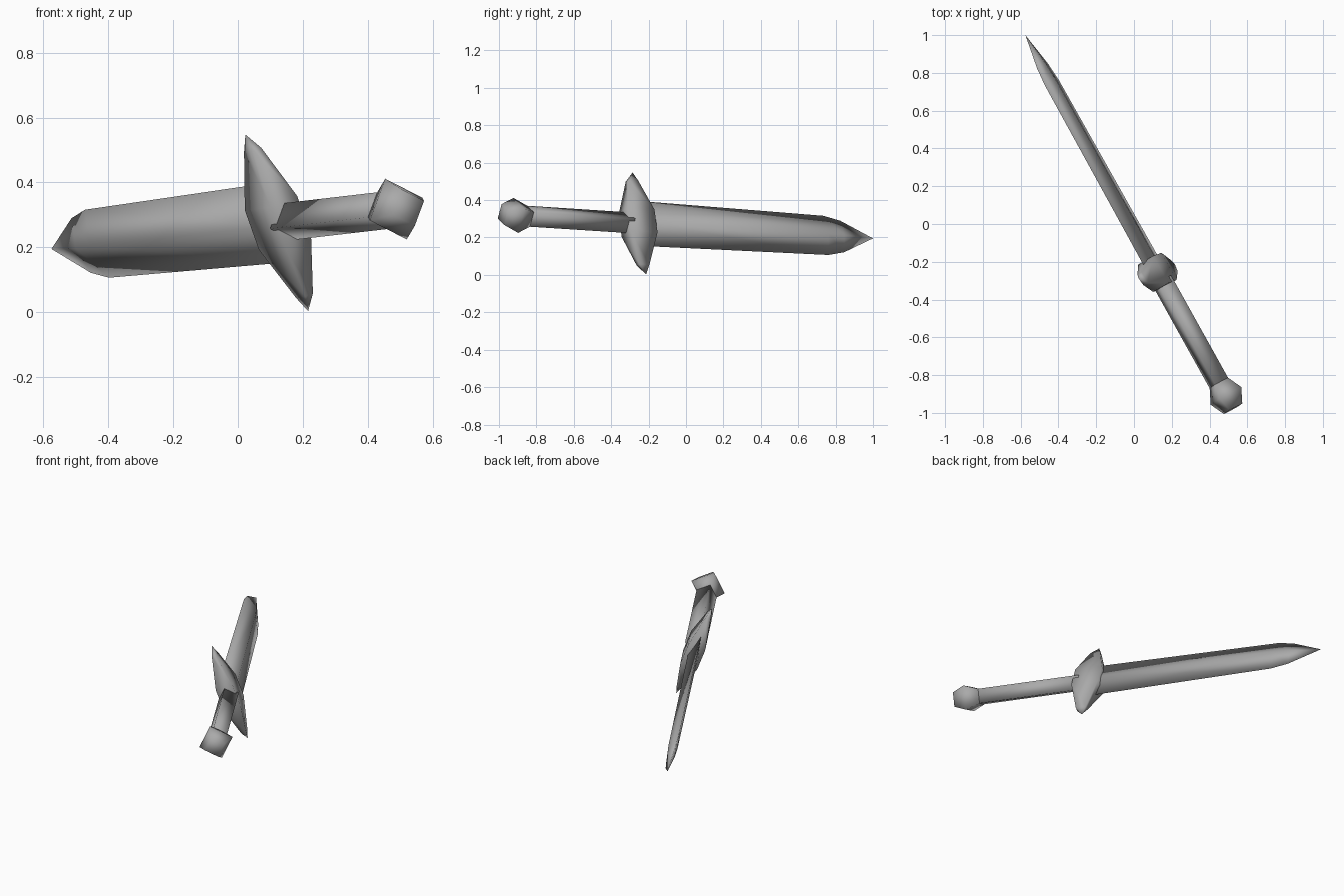
import bpy, bmesh
from mathutils import Vector, Matrix

cube = bpy.data.objects.get("Cube")
if cube:
    bpy.data.objects.remove(cube, do_unlink=True)

# One plain grey for the whole weapon
grey = bpy.data.materials.new("grey_metal")
grey.use_nodes = True
colour = (0.4, 0.4, 0.4, 1)
grey.diffuse_color = colour
grey.node_tree.nodes["Principled BSDF"].inputs["Base Color"].default_value = colour

# Local frame: x = blade width, y = blade thickness, z = pommel to tip
origin = Vector((0.487, -0.91, 0.318))
along = (Vector((-0.575, 1.0, 0.195)) - origin).normalized()
width = Vector((-0.3345, -0.12, 0.935))
width = (width - along * width.dot(along)).normalized()
thick = along.cross(width)
frame = Matrix((width, thick, along)).transposed().to_4x4()
frame.translation = origin


def loft(name, rings):
    """Skin a row of rings; a ring of one point closes the shape."""
    bm = bmesh.new()
    loops = [[bm.verts.new(p) for p in ring] for ring in rings]
    for a, b in zip(loops, loops[1:]):
        n = max(len(a), len(b))
        for i in range(n):
            j = (i + 1) % n
            corners = [a[i % len(a)], a[j % len(a)], b[j % len(b)], b[i % len(b)]]
            bm.faces.new(list(dict.fromkeys(corners)))
    for end in (loops[0], loops[-1]):
        if len(end) > 2:
            bm.faces.new(end)
    bmesh.ops.recalc_face_normals(bm, faces=bm.faces)
    for face in bm.faces:
        face.smooth = True
    mesh = bpy.data.meshes.new(name)
    bm.to_mesh(mesh)
    bm.free()
    mesh.materials.append(grey)
    obj = bpy.data.objects.new(name, mesh)
    obj.matrix_world = frame
    bpy.context.collection.objects.link(obj)


def diamond(z, a, b):
    if a == 0:
        return [(0, 0, z)]
    return [(a, 0, z), (0, b, z), (-a, 0, z), (0, -b, z)]


# Blade: flat diamond section running to a point
loft("blade", [diamond(*r) for r in (
    (0.76, 0.129, 0.03), (1.9, 0.112, 0.027), (2.0, 0.09, 0.022), (2.189, 0, 0))])

# Grip: square bar set on its corner
loft("grip", [diamond(z, 0.06, 0.06) for z in (0.05, 0.7)])

# Pommel: square block swelling at its middle
loft("pommel", [diamond(z, r, r) for z, r in ((-0.078, 0.06), (0, 0.1), (0.078, 0.06))])


# Guard: box section tapering to two points
def box(x, back, front, f):
    mid = 0.757
    return [(x, -f, mid + back), (x, f, mid + back), (x, f, mid + front), (x, -f, mid + front)]


half = [(0.24, -0.042, 0.02, 0.014), (0.065, -0.09, 0.075, 0.05)]
rings = [box(*h) for h in half] + [box(-h[0], *h[1:]) for h in reversed(half)]
loft("guard", [[(0.291, 0, 0.757)]] + rings + [[(-0.291, 0, 0.757)]])
